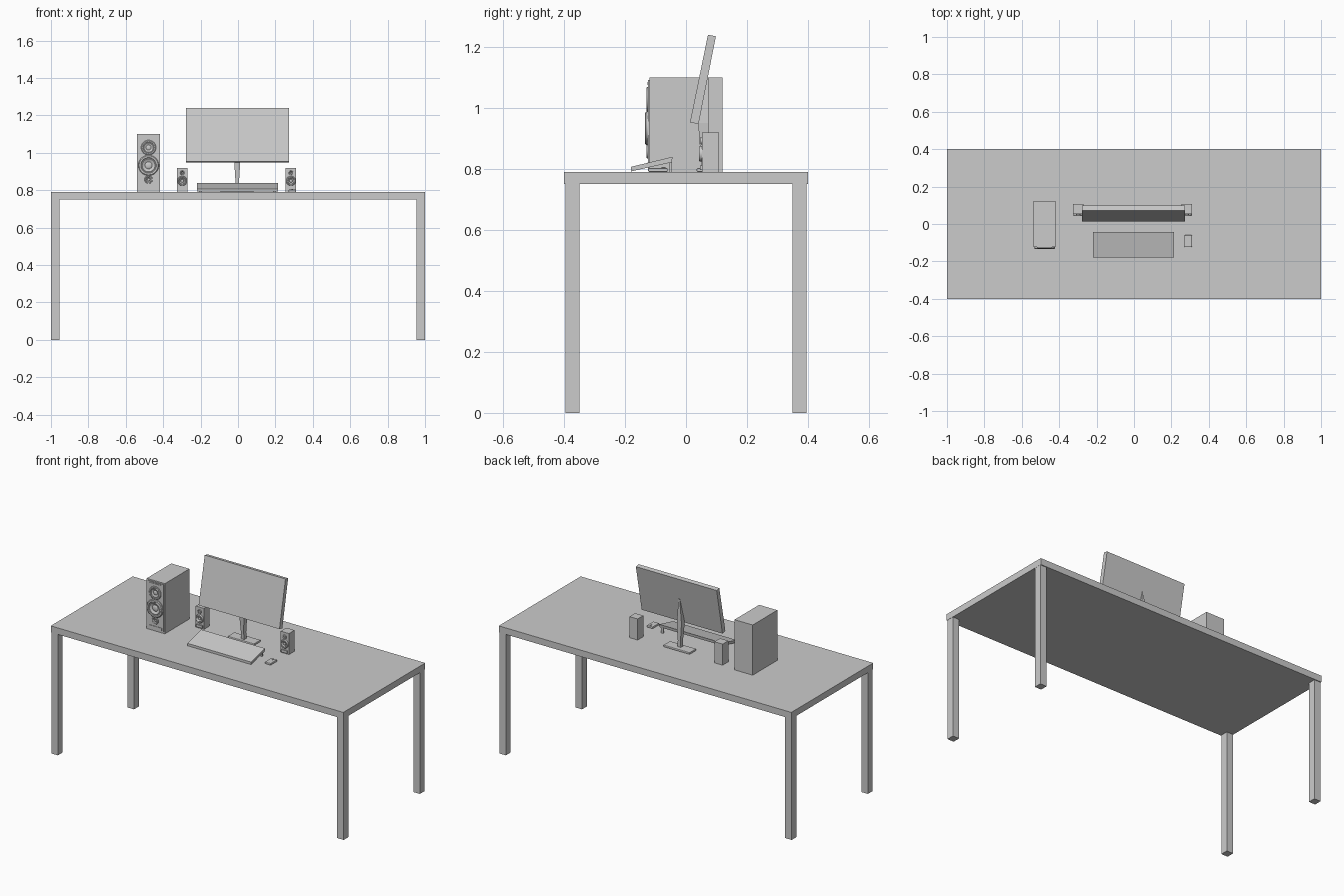
import bpy, bmesh, math
from mathutils import Matrix, Vector

if "Cube" in bpy.data.objects:
    bpy.data.objects.remove(bpy.data.objects["Cube"])

grey = bpy.data.materials.new("plain grey")
grey.use_nodes = True
COLOUR = (0.6, 0.6, 0.6, 1)
grey.diffuse_color = COLOUR
grey.node_tree.nodes["Principled BSDF"].inputs["Base Color"].default_value = COLOUR

DESK = 0.79


def finish(name, bm, bevel=0, smooth=False):
    bmesh.ops.recalc_face_normals(bm, faces=bm.faces)
    mesh = bpy.data.meshes.new(name)
    bm.to_mesh(mesh)
    bm.free()
    mesh.materials.append(grey)
    ob = bpy.data.objects.new(name, mesh)
    bpy.context.collection.objects.link(ob)
    if bevel:
        mod = ob.modifiers.new("rounded edges", "BEVEL")
        mod.width, mod.segments = bevel, 2
    if smooth:
        bpy.ops.object.select_all(action="DESELECT")
        ob.select_set(True)
        bpy.context.view_layer.objects.active = ob
        bpy.ops.object.shade_smooth_by_angle(angle=math.radians(35))
    return ob


def box(name, x, y, z, bevel=0):
    """Box from (low, high) ranges on each axis."""
    bm = bmesh.new()
    size = [r[1] - r[0] for r in (x, y, z)]
    mid = [(r[0] + r[1]) / 2 for r in (x, y, z)]
    bmesh.ops.create_cube(bm, size=1, matrix=Matrix.Translation(mid) @ Matrix.Diagonal((*size, 1)))
    return finish(name, bm, bevel)


def side_prism(name, x, outline):
    """Extrude a (y, z) outline across the x range."""
    bm = bmesh.new()
    face = bm.faces.new([bm.verts.new((x[0], y, z)) for y, z in outline])
    out = bmesh.ops.extrude_face_region(bm, geom=[face])
    verts = [v for v in out["geom"] if isinstance(v, bmesh.types.BMVert)]
    bmesh.ops.translate(bm, verts=verts, vec=(x[1] - x[0], 0, 0))
    return finish(name, bm)


def driver(name, x, y, z, radius, depth, steps=36):
    """Round speaker driver facing the front: raised rim, cone and dust cap."""
    profile = [(1, 0), (1, 0.7), (0.92, 1), (0.76, 1), (0.7, 0.75),
               (0.62, 0.85), (0.35, 0.25), (0.3, 0.45), (0.15, 0.6), (0, 0.65)]
    bm = bmesh.new()
    verts = [bm.verts.new((x + r * radius, y - d * depth, z)) for r, d in profile]
    edges = [bm.edges.new(pair) for pair in zip(verts, verts[1:])]
    bmesh.ops.spin(bm, geom=verts + edges, cent=(x, y, z), axis=(0, 1, 0),
                   angle=math.tau, steps=steps)
    bmesh.ops.remove_doubles(bm, verts=bm.verts, dist=1e-5)
    return finish(name, bm, smooth=True)


# Desk
box("desk_top", (-1, 1), (-0.4, 0.4), (0.75, DESK))
for sx, side in ((-1, "right"), (1, "left")):
    for sy, end in ((-1, "front"), (1, "back")):
        x, y = sx * 0.977, sy * 0.372
        box(f"{end}_{side}_leg", (x - 0.022, x + 0.022), (y - 0.023, y + 0.023), (0, 0.752))

# Large speaker
cx, front = -0.478, -0.12
box("large_speaker_cabinet", (cx - 0.062, cx + 0.062), (front, 0.12), (DESK, 1.1))
box("large_speaker_front_panel", (cx - 0.055, cx + 0.055), (front - 0.004, front), (0.8, 1.092))
driver("large_speaker_tweeter", cx, front - 0.002, 1.028, 0.04, 0.008)
driver("large_speaker_woofer", cx, front - 0.002, 0.933, 0.055, 0.012)
driver("large_speaker_port", cx, front - 0.002, 0.857, 0.022, 0.008)
box("large_speaker_top_trim", (cx - 0.04, cx + 0.04), (front - 0.007, front), (1.076, 1.085))
box("large_speaker_base_trim", (cx - 0.045, cx + 0.045), (front - 0.007, front), (0.805, 0.822))

# Pair of small speakers
for cx, side in ((-0.298, "right"), (0.283, "left")):
    front = 0.053
    box(f"{side}_small_speaker_cabinet", (cx - 0.028, cx + 0.028), (front, 0.108), (DESK, 0.92))
    driver(f"{side}_small_speaker_cone", cx, front, 0.85, 0.026, 0.01)
    driver(f"{side}_small_speaker_tweeter", cx, front, 0.893, 0.012, 0.006)
    box(f"{side}_small_speaker_trim", (cx - 0.02, cx + 0.02), (front - 0.007, front), (0.796, 0.812))

# Monitor panel, tilted back
side_prism("monitor_panel", (-0.278, 0.274),
           [(0.013, 0.953), (0.041, 0.947), (0.098, 1.235), (0.072, 1.24)])

# Monitor stand: base plate and a neck that is widest in the middle
box("stand_base", (-0.095, 0.085), (0.035, 0.1), (DESK, 0.803), bevel=0.004)
bm = bmesh.new()
rings = []
for z, half, y0 in ((0.8, 0.012, 0.05), (0.84, 0.009, 0.048),
                    (0.95, 0.016, 0.04), (1.1, 0.004, 0.066)):
    rings.append([bm.verts.new((-0.004 + sx * half, y, z))
                  for sx, y in ((-1, y0), (1, y0), (1, 0.073), (-1, 0.073))])
for low, high in zip(rings, rings[1:]):
    for i in range(4):
        j = (i + 1) % 4
        bm.faces.new((low[i], low[j], high[j], high[i]))
bm.faces.new(rings[0])
bm.faces.new(rings[-1])
finish("stand_neck", bm)

# Keyboard, propped up on two back feet
side_prism("keyboard", (-0.22, 0.215),
           [(-0.18, 0.792), (-0.047, 0.822), (-0.044, 0.84), (-0.18, 0.807)])
for x, side in ((-0.2, "right"), (0.195, "left")):
    box(f"keyboard_{side}_foot", (x - 0.008, x + 0.008), (-0.054, -0.046), (DESK, 0.825))

# Mouse with a small wheel
box("mouse", (0.27, 0.31), (-0.124, -0.06), (DESK, 0.803), bevel=0.004)
box("mouse_wheel", (0.287, 0.293), (-0.08, -0.067), (0.8, 0.806))
